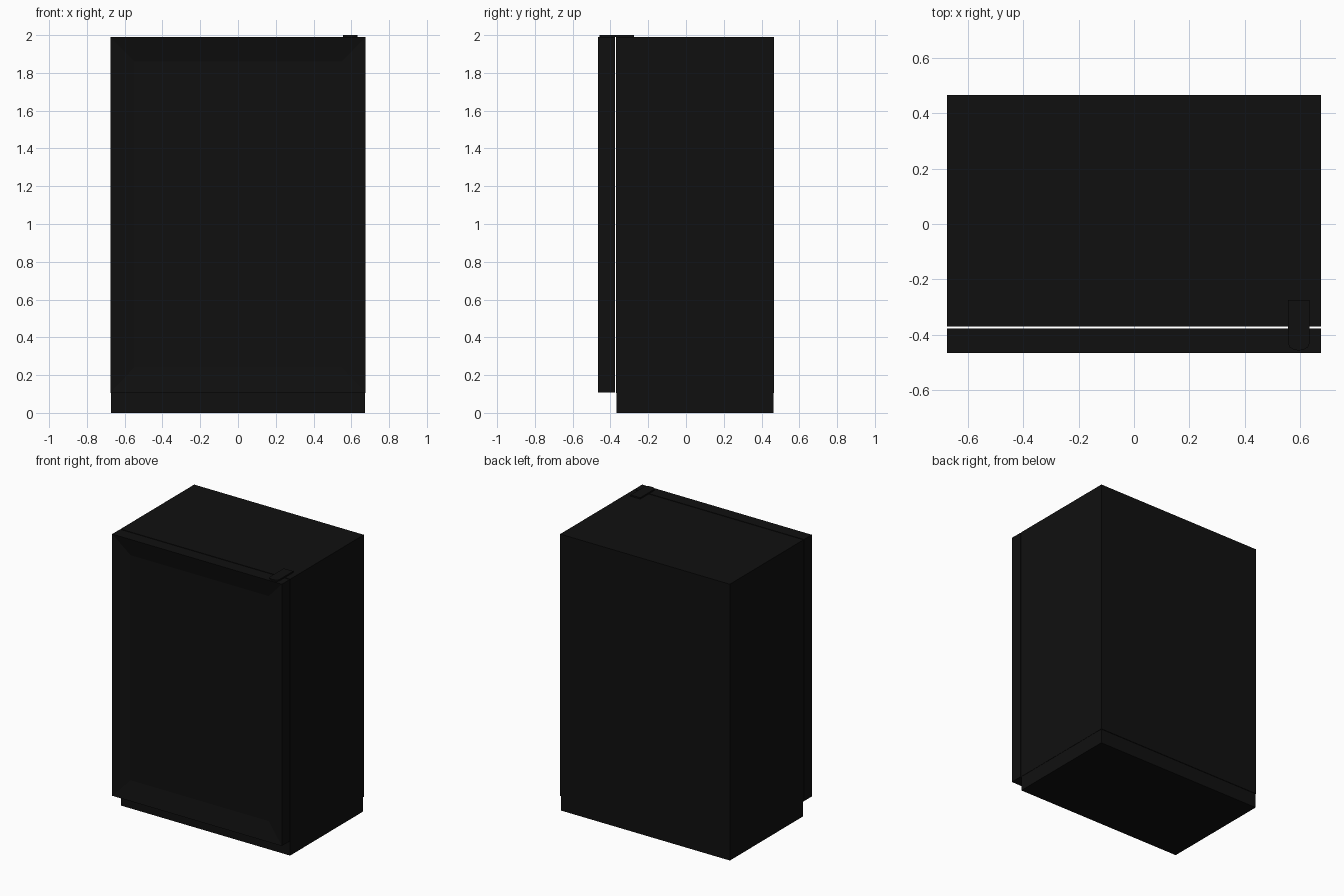
import bpy, bmesh, math

if "Cube" in bpy.data.objects:
    bpy.data.objects.remove(bpy.data.objects["Cube"])

black = bpy.data.materials.new("black_enamel")
black.diffuse_color = (0.005, 0.005, 0.005, 1)
black.use_nodes = True
black.node_tree.nodes["Principled BSDF"].inputs["Base Color"].default_value = black.diffuse_color


def finish(name, bm):
    bmesh.ops.recalc_face_normals(bm, faces=bm.faces[:])
    mesh = bpy.data.meshes.new(name)
    bm.to_mesh(mesh)
    bm.free()
    mesh.materials.append(black)
    ob = bpy.data.objects.new(name, mesh)
    bpy.context.collection.objects.link(ob)
    return ob


def box_bm(x0, x1, y0, y1, z0, z1):
    bm = bmesh.new()
    bmesh.ops.create_cube(bm, size=1)
    for v in bm.verts:
        v.co.x = x1 if v.co.x > 0 else x0
        v.co.y = y1 if v.co.y > 0 else y0
        v.co.z = z1 if v.co.z > 0 else z0
    return bm


W, FRONT, BACK = 0.675, -0.466, 0.466
TOP, FLOOR = 1.99, 0.105

# Cabinet body and the plinth under it, set back behind the door
finish("cabinet", box_bm(-W, W, -0.371, BACK, FLOOR, TOP))
finish("plinth", box_bm(-W + 0.002, W - 0.002, -0.369, BACK - 0.004, 0, FLOOR))

# Door: slab whose front slopes inwards to a recessed panel
bm = box_bm(-W, W, FRONT, -0.377, FLOOR + 0.002, TOP)
front = min(bm.faces, key=lambda f: f.calc_center_median().y)
bmesh.ops.inset_individual(bm, faces=[front], thickness=0.127)
for v in front.verts:
    v.co.x = math.copysign(0.55, v.co.x)
    v.co.z = 1.86 if v.co.z > 1 else 0.24
    v.co.y = FRONT + 0.03
finish("door", bm)

# Top hinge plate bridging door and cabinet, rounded at the front
bm = bmesh.new()
cx, r = 0.595, 0.038
outline = [(cx + r, -0.275), (cx - r, -0.275)]
for i in range(7):
    a = math.pi + math.pi * i / 6
    outline.append((cx + r * math.cos(a), -0.433 + 0.024 * math.sin(a)))
face = bm.faces.new([bm.verts.new((x, y, TOP)) for x, y in outline])
ext = bmesh.ops.extrude_face_region(bm, geom=[face])
for g in ext["geom"]:
    if isinstance(g, bmesh.types.BMVert):
        g.co.z = 2.0
if not face.is_valid or len(bm.faces) < len(outline) + 2:
    bm.faces.new([v for v in bm.verts if abs(v.co.z - TOP) < 1e-5])
finish("hinge_plate", bm)
